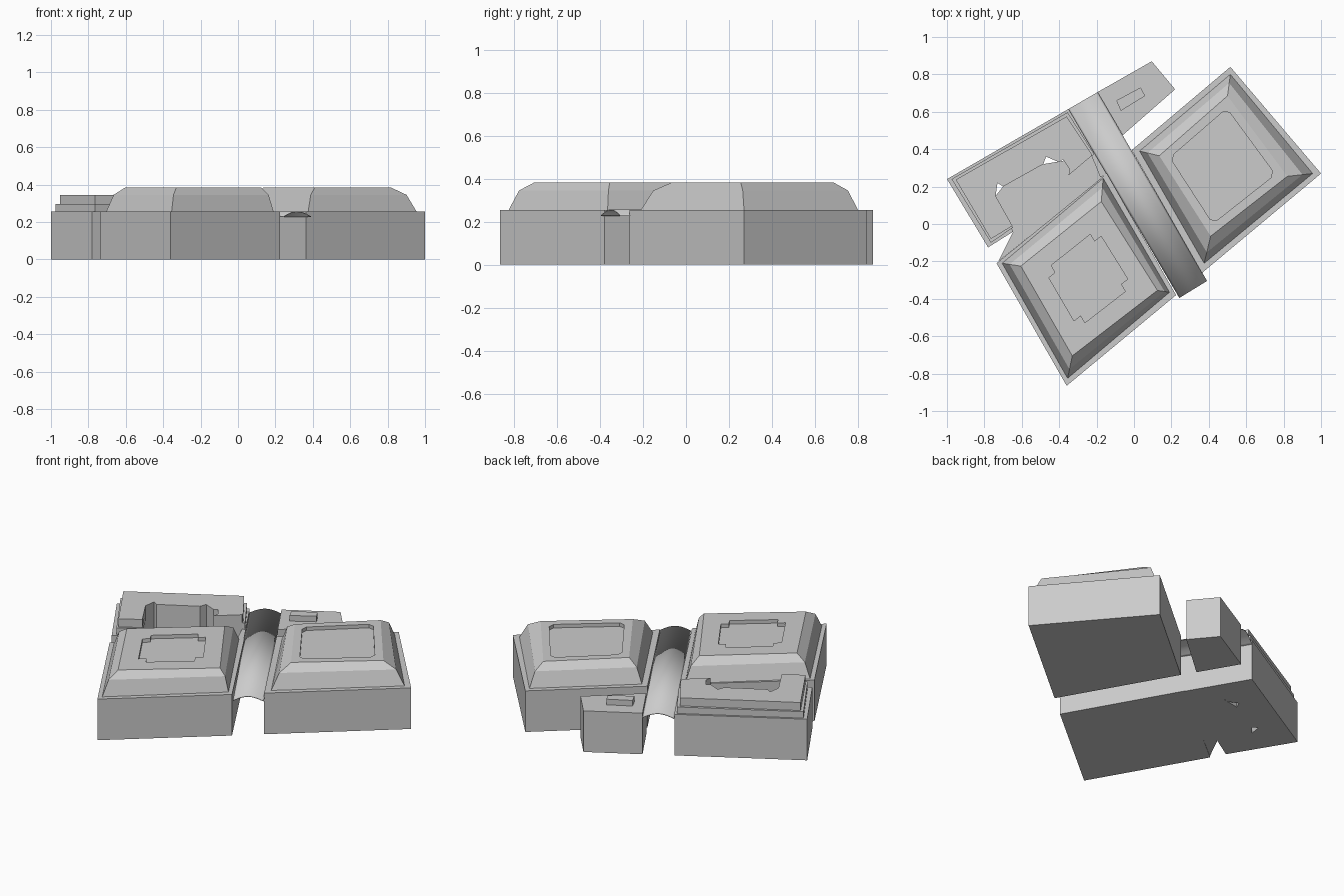
import bpy, bmesh, math
from mathutils import Vector

if "Cube" in bpy.data.objects:
    bpy.data.objects.remove(bpy.data.objects["Cube"], do_unlink=True)

WALL, ROOF = 0.255, 0.383


def make_object(name, bm):
    bmesh.ops.recalc_face_normals(bm, faces=bm.faces)
    mesh = bpy.data.meshes.new(name)
    bm.to_mesh(mesh)
    bm.free()
    obj = bpy.data.objects.new(name, mesh)
    bpy.context.collection.objects.link(obj)
    return obj


def loft(name, rings):
    """Closed solid through outlines of equal point count, given as (outline, z)."""
    bm = bmesh.new()
    loops = [[bm.verts.new((p[0], p[1], z)) for p in outline] for outline, z in rings]
    for low, high in zip(loops, loops[1:]):
        n = len(low)
        for i in range(n):
            j = (i + 1) % n
            bm.faces.new((low[i], low[j], high[j], high[i]))
    bm.faces.new(loops[0])
    bm.faces.new(loops[-1])
    return make_object(name, bm)


def prism(name, outline, z0, z1):
    return loft(name, [(outline, z0), (outline, z1)])


def blend(a, b, t):
    return [Vector(p).lerp(Vector(q), t) for p, q in zip(a, b)]


def in_quad(quad, u, v):
    a, b, c, d = map(Vector, quad)
    return a.lerp(b, u).lerp(d.lerp(c, u), v)


def panel_outline(quad, margin, cut, stepped):
    """Rectangle inside a quad, with chamfered or stepped corners."""
    lo, hi = margin, 1 - margin
    outline = []
    for k in range(4):
        corner = [(lo, lo + cut), (lo + cut, lo + cut), (lo + cut, lo)]
        if not stepped:
            corner.pop(1)
        for u, v in corner:
            for _ in range(k):
                u, v = 1 - v, u
            outline.append(in_quad(quad, u, v))
    return outline


def mansard_block(name, walls, eaves, flat, margin, cut, stepped):
    """Walls, ledge, two-pitch roof and a shallow sunk panel on top."""
    block = loft(name, [(walls, 0), (walls, WALL), (eaves, WALL),
                        (blend(eaves, flat, 0.4), 0.345), (flat, ROOF)])
    cutter = prism(name + "_cutter", panel_outline(flat, margin, cut, stepped), ROOF - 0.022, ROOF + 0.1)
    cutter.hide_render = True
    mod = block.modifiers.new("panel", "BOOLEAN")
    mod.operation, mod.solver, mod.object = "DIFFERENCE", "EXACT", cutter
    bpy.context.view_layer.objects.active = block
    bpy.ops.object.modifier_apply(modifier=mod.name)
    bpy.data.objects.remove(cutter, do_unlink=True)


# Two large blocks with mansard roofs
mansard_block("east_block",
              [(0.515, 0.84), (1.0, 0.27), (0.363, -0.262), (-0.012, 0.395)],
              [(0.515, 0.80), (0.955, 0.27), (0.375, -0.21), (0.03, 0.39)],
              [(0.5, 0.685), (0.82, 0.255), (0.41, -0.065), (0.135, 0.365)],
              0.09, 0.05, False)
mansard_block("front_block",
              [(-0.145, 0.27), (0.225, -0.38), (-0.36, -0.865), (-0.735, -0.21)],
              [(-0.165, 0.245), (0.19, -0.365), (-0.355, -0.825), (-0.705, -0.21)],
              [(-0.175, 0.12), (0.125, -0.355), (-0.33, -0.705), (-0.605, -0.225)],
              0.18, 0.08, True)

# Rear hall: U-shaped plan around a courtyard, stepping back twice
court_edge = [(-0.227, 0.364), (-0.35, 0.26), (-0.345, 0.295), (-0.38, 0.345),
              (-0.40, 0.33), (-0.47, 0.36), (-0.485, 0.32), (-0.70, 0.20),
              (-0.73, 0.22), (-0.74, 0.15)]
prism("rear_hall_base",
      [(-1.0, 0.24), (-0.35, 0.615), (-0.145, 0.265), (-0.18, 0.25)]
      + court_edge + [(-0.645, -0.04), (-0.78, -0.125)], 0, WALL)
prism("rear_hall_step",
      [(-0.975, 0.24), (-0.355, 0.597), (-0.212, 0.372)]
      + court_edge + [(-0.648, -0.02), (-0.765, -0.1)], WALL, 0.295)
prism("rear_hall_top",
      [(-0.953, 0.237), (-0.36, 0.575), (-0.227, 0.375)]
      + court_edge + [(-0.65, -0.01), (-0.765, -0.08)], 0.295, 0.345)
prism("courtyard_floor",
      [(-0.725, -0.2), (-0.645, -0.04), (-0.74, 0.15), (-0.70, 0.20),
       (-0.485, 0.32), (-0.227, 0.364), (-0.15, 0.262)], 0, 0.05)

# Small pavilion with a rooftop box
prism("pavilion", [(0.095, 0.87), (0.22, 0.72), (-0.06, 0.475), (-0.195, 0.705)], 0, WALL)
prism("pavilion_roof_box",
      [(-0.095, 0.66), (0.035, 0.73), (0.06, 0.685), (-0.07, 0.605)], WALL, 0.29)

# Thin vaulted canopy over the passage
bm = bmesh.new()
ends = [((-0.35, 0.615), (-0.195, 0.705)), ((0.243, -0.395), (0.39, -0.305))]
STEPS = 16
rows = []
for left, right in ends:
    row = []
    for i in range(STEPS + 1):
        t = i / STEPS
        p = Vector(left).lerp(Vector(right), t)
        row.append(bm.verts.new((p.x, p.y, 0.228 + 0.027 * math.sin(math.pi * t))))
    rows.append(row)
for i in range(STEPS):
    bm.faces.new((rows[0][i], rows[1][i], rows[1][i + 1], rows[0][i + 1]))
canopy = make_object("passage_canopy", bm)
shell = canopy.modifiers.new("thickness", "SOLIDIFY")
shell.thickness = 0.004
shell.offset = 0
bpy.ops.object.select_all(action="DESELECT")
canopy.select_set(True)
bpy.context.view_layer.objects.active = canopy
bpy.ops.object.shade_smooth_by_angle()
